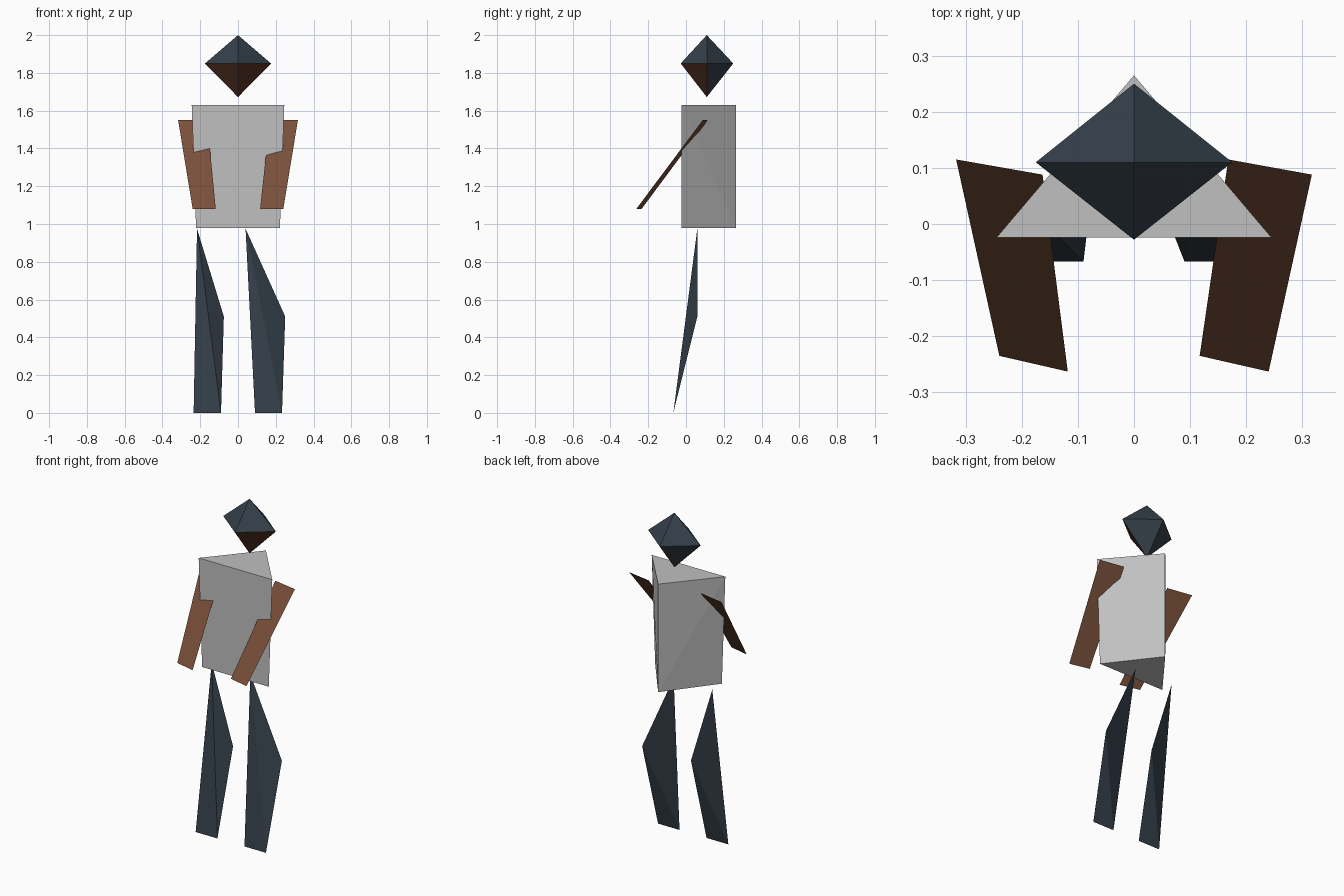
import bpy
import bmesh

if "Cube" in bpy.data.objects:
    bpy.data.objects.remove(bpy.data.objects["Cube"])


def material(name, rgb):
    m = bpy.data.materials.new(name)
    m.diffuse_color = (*rgb, 1.0)
    m.use_nodes = True
    m.node_tree.nodes["Principled BSDF"].inputs["Base Color"].default_value = m.diffuse_color
    return m


GREY = material("light grey", (0.53, 0.53, 0.53))
BROWN = material("brown", (0.19, 0.078, 0.04))
DARK_BROWN = material("dark brown", (0.093, 0.032, 0.018))
SLATE = material("dark slate", (0.035, 0.05, 0.066))


def solid(name, points, mats, rule=None):
    """Closed convex part from its corner points, coloured by a face rule."""
    mesh = bpy.data.meshes.new(name)
    obj = bpy.data.objects.new(name, mesh)
    bpy.context.collection.objects.link(obj)
    for m in mats:
        mesh.materials.append(m)
    bm = bmesh.new()
    for p in points:
        bm.verts.new(p)
    bmesh.ops.convex_hull(bm, input=bm.verts[:])
    bmesh.ops.recalc_face_normals(bm, faces=bm.faces[:])
    bm.normal_update()
    for f in bm.faces:
        f.material_index = rule(f) if rule else 0
    bm.to_mesh(mesh)
    bm.free()
    return obj


def sheet(name, points, mat):
    """Single flat panel."""
    mesh = bpy.data.meshes.new(name)
    mesh.from_pydata(points, [], [tuple(range(len(points)))])
    mesh.materials.append(mat)
    obj = bpy.data.objects.new(name, mesh)
    bpy.context.collection.objects.link(obj)


# Head: stretched octahedron, the lower front faces form the face
solid("head",
      [(-0.175, 0.11, 1.85), (0.175, 0.11, 1.85), (0, -0.028, 1.85),
       (0, 0.25, 1.85), (0, 0.11, 2.0), (0, 0.11, 1.672)],
      [SLATE, DARK_BROWN],
      lambda f: 1 if f.normal.z < 0 and f.normal.y < 0 else 0)

# Torso: triangular prism, slightly narrower at the waist
solid("torso",
      [p for w, z in ((0.245, 1.63), (0.222, 0.98))
       for p in ((-w, -0.024, z), (w, -0.024, z), (0, 0.265, z))],
      [GREY])

# Arms: flat strips slanting forward
sheet("left_arm",
      [(-0.317, 0.115, 1.55), (-0.24, -0.235, 1.08),
       (-0.118, -0.263, 1.08), (-0.163, 0.088, 1.55)], BROWN)
sheet("right_arm",
      [(0.168, 0.115, 1.55), (0.117, -0.235, 1.08),
       (0.24, -0.263, 1.08), (0.317, 0.088, 1.55)], BROWN)

# Legs: slim tetrahedra from hip and knee to the toe edge
for name, hip, knee, toe_a, toe_b in (
        ("left_leg", -0.217, -0.075, -0.235, -0.09),
        ("right_leg", 0.04, 0.25, 0.09, 0.233)):
    solid(name,
          [(hip, 0.06, 0.975), (knee, 0.06, 0.51),
           (toe_a, -0.067, 0.0), (toe_b, -0.067, 0.0)],
          [SLATE])
